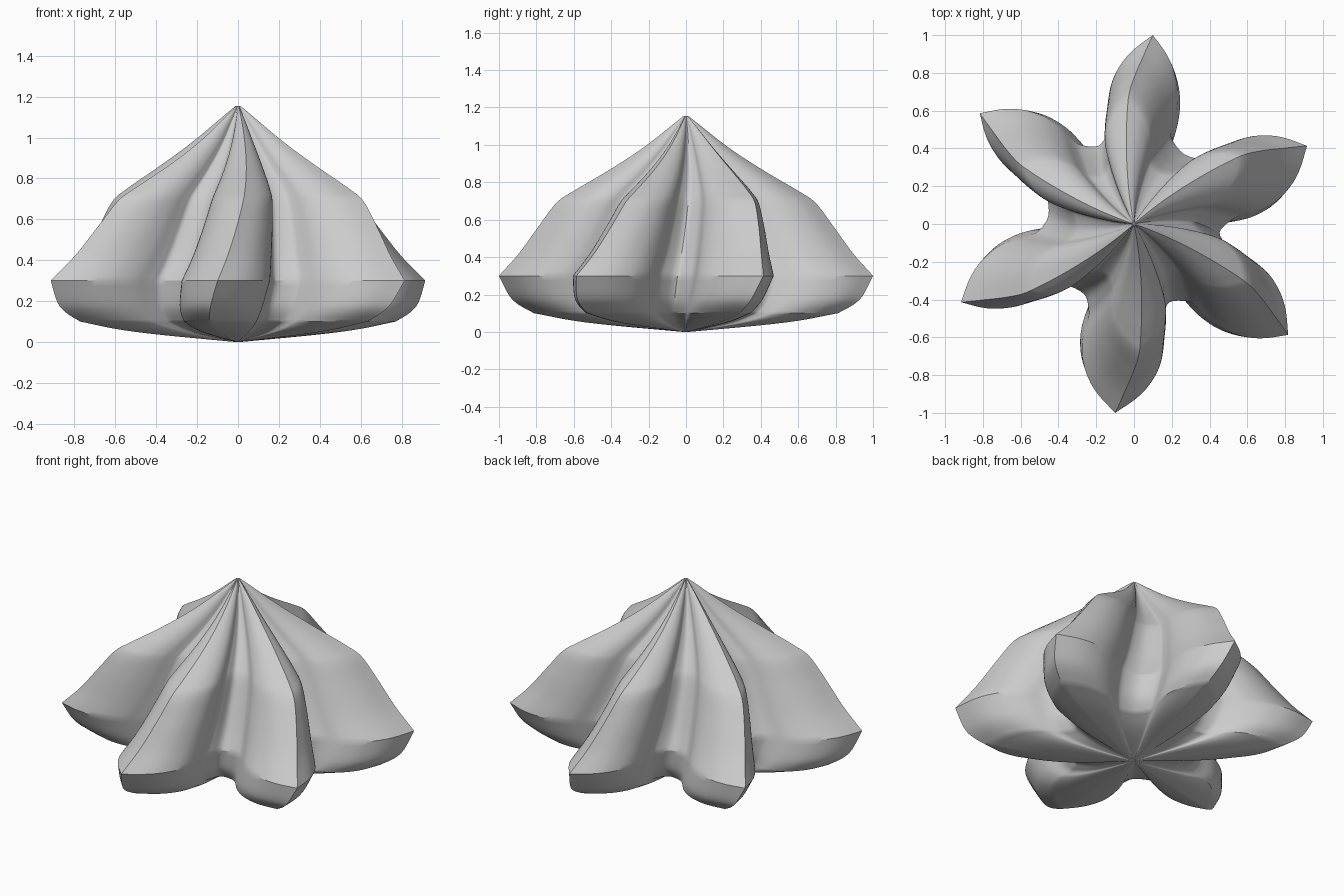
import bpy, bmesh, math
from mathutils import Vector

if "Cube" in bpy.data.objects:
    bpy.data.objects.remove(bpy.data.objects["Cube"], do_unlink=True)

FIRST_TIP = 24.3      # direction of the first lobe in degrees
RIM = 0.3             # height of the widest section
TWIST = 20            # degrees of twist per unit of height
# Half widths of the six lobes: counter-clockwise side, clockwise side
WIDTHS = [(.18, .21), (.20, .165), (.155, .19), (.15, .19), (.22, .21), (.21, .18)]
# Half lobe outline: distance along the lobe, fraction of its half width
LOBE = [(1.005, 0), (.92, .46), (.84, .75), (.74, .95), (.63, 1), (.53, .91), (.47, .93)]
# Side profile in three stretches with creases between: radius scale, height
UNDERSIDE = [(.015, 0), (.4, .035), (.62, .062), (.82, .1)]
BAND = [(.82, .1), (.9, .145), (.95, .195), (1, RIM)]
DOME = [(1, RIM), (.89, .42), (.78, .57), (.69, .69), (.605, .75),
        (.42, .86), (.23, .985), (.012, 1.155)]


def spline(points, steps):
    """Smooth curve through points, first point included, last one left out."""
    pts = [Vector(p) for p in points]
    pts = [2 * pts[0] - pts[1]] + pts + [2 * pts[-1] - pts[-2]]
    out = []
    for a, b, c, d in zip(pts, pts[1:], pts[2:], pts[3:]):
        for i in range(steps):
            t = i / steps
            out.append(0.5 * (2 * b + (c - a) * t + (2 * a - 5 * b + 4 * c - d) * t ** 2
                              + (3 * b - a - 3 * c + d) * t ** 3))
    return out


def turn(u, v, degrees):
    a = math.radians(degrees)
    return Vector((u * math.cos(a) - v * math.sin(a), u * math.sin(a) + v * math.cos(a)))


# Star outline: from each sharp tip through a round valley to the next tip
outline = []
for k in range(6):
    angle = FIRST_TIP + 60 * k
    left, right = WIDTHS[k][0], WIDTHS[(k + 1) % 6][1]
    gap = [turn(u, v * left, angle) for u, v in LOBE]
    gap.append(turn(.455, 0, angle + 30))
    gap += [turn(u, -v * right, angle + 60) for u, v in reversed(LOBE)]
    outline += spline(gap, 4)

# Loft the outline up the profile with a gentle twist
profile = spline(UNDERSIDE, 6) + spline(BAND, 4) + spline(DOME, 6) + [Vector(DOME[-1])]
bm = bmesh.new()
rings = []
for scale, z in profile:
    ring = []
    for p in outline:
        q = turn(p.x * scale, p.y * scale, TWIST * (z - RIM))
        ring.append(bm.verts.new((q.x, q.y, z)))
    rings.append(ring)
n = len(outline)
for low, high in zip(rings, rings[1:]):
    for i in range(n):
        j = (i + 1) % n
        bm.faces.new((low[i], low[j], high[j], high[i]))
bm.faces.new(rings[-1])
bm.faces.new(rings[0][::-1])
bmesh.ops.recalc_face_normals(bm, faces=bm.faces)

mesh = bpy.data.meshes.new("twisted_star_dollop")
bm.to_mesh(mesh)
bm.free()
dollop = bpy.data.objects.new("twisted_star_dollop", mesh)
bpy.context.collection.objects.link(dollop)

# Plain grey surface
grey = bpy.data.materials.new("light_grey")
grey.use_nodes = True
colour = (0.6, 0.6, 0.6, 1)
grey.diffuse_color = colour
grey.node_tree.nodes["Principled BSDF"].inputs["Base Color"].default_value = colour
mesh.materials.append(grey)

bpy.ops.object.select_all(action="DESELECT")
dollop.select_set(True)
bpy.context.view_layer.objects.active = dollop
bpy.ops.object.shade_smooth_by_angle(angle=math.radians(30))
